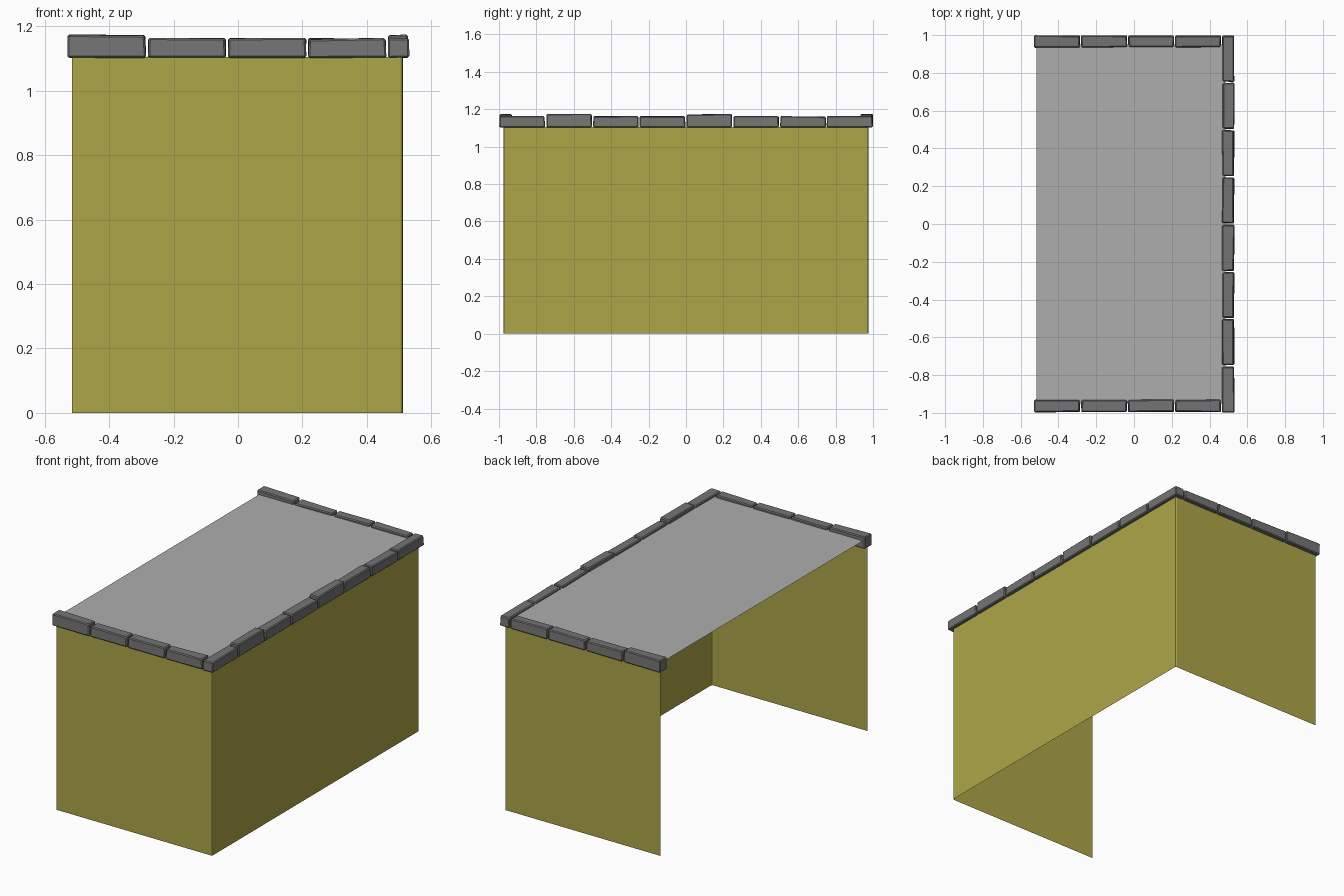
import bpy, bmesh, random
from mathutils import Vector

random.seed(4)
cube = bpy.data.objects.get("Cube")
if cube:
    bpy.data.objects.remove(cube, do_unlink=True)


def material(name, rgb):
    m = bpy.data.materials.new(name)
    m.use_nodes = True
    colour = (*rgb, 1)
    m.diffuse_color = colour
    node = next(n for n in m.node_tree.nodes if n.type == 'BSDF_PRINCIPLED')
    node.inputs["Base Color"].default_value = colour
    node.inputs["Roughness"].default_value = 0.9
    return m


plaster = material("olive yellow plaster", (0.42, 0.38, 0.065))
roofing = material("light grey roofing", (0.42, 0.42, 0.42))
stone = material("dark grey stone", (0.175, 0.175, 0.175))


def add_object(name, bm, mat):
    mesh = bpy.data.meshes.new(name)
    bm.to_mesh(mesh)
    bm.free()
    mesh.materials.append(mat)
    ob = bpy.data.objects.new(name, mesh)
    bpy.context.collection.objects.link(ob)
    return ob


# Walls: thin U-shaped sheet, open on one long side, with softened corners
LEFT, RIGHT, SIDE, WALL_TOP = -0.515, 0.512, 0.975, 1.105
soft = 0.008
path = [(LEFT, -SIDE), (RIGHT - soft, -SIDE), (RIGHT - soft * 0.3, -SIDE + soft * 0.3),
        (RIGHT, -SIDE + soft)]
path += [(x, -y) for x, y in reversed(path)]
bm = bmesh.new()
low = [bm.verts.new((x, y, 0)) for x, y in path]
high = [bm.verts.new((x, y, WALL_TOP)) for x, y in path]
for i in range(len(path) - 1):
    bm.faces.new((low[i], low[i + 1], high[i + 1], high[i]))
add_object("walls", bm, plaster)

# Flat roof sheet held between the edging stones
bm = bmesh.new()
corners = [(LEFT, -0.95), (0.485, -0.95), (0.485, 0.95), (LEFT, 0.95)]
bm.faces.new([bm.verts.new((x, y, 1.15)) for x, y in corners])
add_object("roof", bm, roofing)


def edging_stone(name, start, end, top):
    """Roughly cut block between two opposite plan corners."""
    base = 1.102
    lo, hi = Vector((*start, base)), Vector((*end, top))
    bm = bmesh.new()
    bmesh.ops.create_cube(bm, size=1)
    for v in bm.verts:
        upper = v.co.z > 0
        for axis in range(3):
            inward = -1 if v.co[axis] > 0 else 1
            edge = hi[axis] if v.co[axis] > 0 else lo[axis]
            chip = random.uniform(0, 0.006 if upper else 0.002)
            v.co[axis] = edge + inward * chip
    bmesh.ops.bevel(bm, geom=bm.edges[:], offset=0.005, segments=1,
                    affect='EDGES', profile=0.5)
    bmesh.ops.recalc_face_normals(bm, faces=bm.faces)
    return add_object(name, bm, stone)


# Stones along the two short sides
length, gap, low_top, tall_top = 0.249, 0.002, 1.165, 1.176
for label, near, far in (("front", -0.997, -0.928), ("back", 0.932, 1.0)):
    for i in range(4):
        x = -0.532 + i * length
        edging_stone(f"{label}_edging_stone_{i + 1}", (x + gap, near),
                     (x + length - gap, far), tall_top if i == 0 else low_top)

# Stones along the long side
for i in range(8):
    y = -1 + i * 0.25
    edging_stone(f"side_edging_stone_{i + 1}", (0.465, y + (gap if i else 0)),
                 (0.532, y + 0.25 - (gap if i < 7 else 0)),
                 tall_top if i in (1, 4) else low_top)
